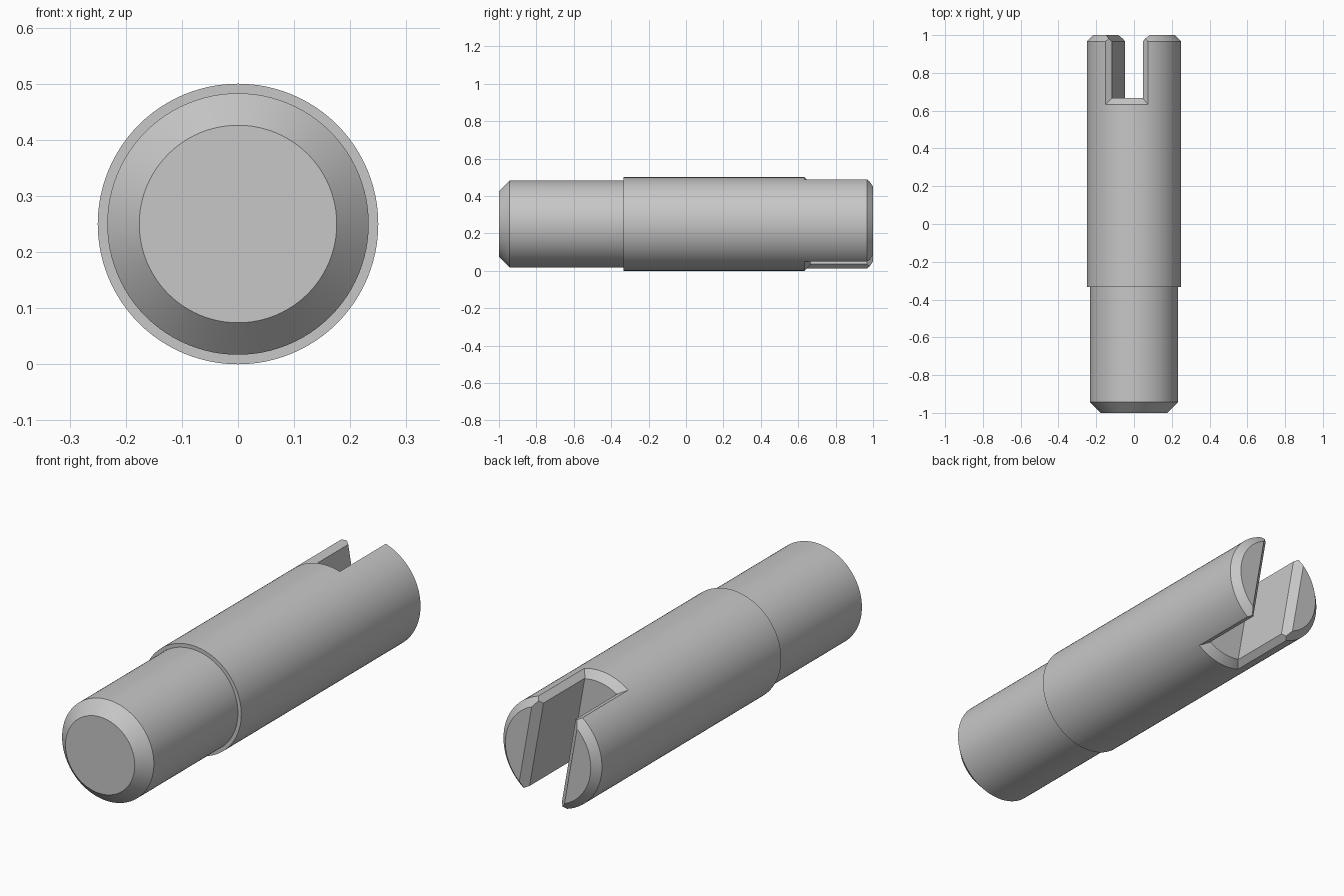
import bpy, bmesh, math
from mathutils import Matrix

cube = bpy.data.objects.get("Cube")
if cube:
    bpy.data.objects.remove(cube, do_unlink=True)

R = 0.25                   # main radius
R_NOSE = 0.233             # reduced front radius
C = 1 / 30                 # chamfer size
D = 1 / 12                 # half width of the slot
FLOOR = 2 / 3              # y of the slot floor
TILT = math.radians(-10)   # roll of the slot about the shaft axis
SEGMENTS = 96

grey = bpy.data.materials.new("steel_grey")
grey.use_nodes = True
colour = (0.57, 0.57, 0.57, 1)
grey.diffuse_color = colour
grey.node_tree.nodes["Principled BSDF"].inputs["Base Color"].default_value = colour


def finish(bm, name):
    bmesh.ops.remove_doubles(bm, verts=bm.verts, dist=1e-5)
    bmesh.ops.recalc_face_normals(bm, faces=bm.faces)
    mesh = bpy.data.meshes.new(name)
    bm.to_mesh(mesh)
    bm.free()
    mesh.materials.append(grey)
    ob = bpy.data.objects.new(name, mesh)
    bpy.context.collection.objects.link(ob)
    return ob


def revolve(name, profile):
    """Closed solid turned about the y axis from (radius, y) pairs."""
    bm = bmesh.new()
    rings = []
    for r, y in profile:
        angles = [math.tau * i / SEGMENTS for i in range(SEGMENTS)]
        rings.append([bm.verts.new((r * math.cos(a), y, r * math.sin(a))) for a in angles])
    for a, b in zip(rings, rings[1:]):
        for i in range(SEGMENTS):
            j = (i + 1) % SEGMENTS
            bm.faces.new((a[i], a[j], b[j], b[i]))
    bm.faces.new(rings[0])
    bm.faces.new(rings[-1])
    return finish(bm, name)


def prism(name, start, end):
    """Solid between two matching outlines, rolled to the slot angle."""
    bm = bmesh.new()
    a = [bm.verts.new(p) for p in start]
    b = [bm.verts.new(p) for p in end]
    bm.faces.new(a)
    bm.faces.new(b)
    for i in range(len(a)):
        j = (i + 1) % len(a)
        bm.faces.new((a[i], a[j], b[j], b[i]))
    bm.transform(Matrix.Rotation(TILT, 4, 'Y'))
    return finish(bm, name)


def cut(target, cutter):
    mod = target.modifiers.new("cut", 'BOOLEAN')
    mod.operation = 'DIFFERENCE'
    mod.solver = 'EXACT'
    mod.object = cutter
    bpy.context.view_layer.objects.active = target
    bpy.ops.object.modifier_apply(modifier=mod.name)
    bpy.data.objects.remove(cutter, do_unlink=True)


# Stepped shaft with a chamfer at both ends
shaft = revolve("slotted_shaft", [
    (0.176, -1), (R_NOSE, -0.943), (R_NOSE, -1 / 3),
    (R, -1 / 3), (R, 1 - C), (R - C, 1)])

# Slot outline: parallel walls that flare into chamfers at the shaft surface
corner = math.acos(D / R)
wall_v = R * math.sin(corner) - C
edge_u, edge_v = R * math.cos(corner - C / R), R * math.sin(corner - C / R)
out_u, out_v = 2 * edge_u - D, 2 * edge_v - wall_v
quarter = [(D, wall_v), (out_u, out_v), (out_u, 0.4)]
upper = quarter + [(-u, v) for u, v in reversed(quarter)]
outline = upper + [(-u, -v) for u, v in upper]
slot = prism("slot_cutter",
             [(u, FLOOR - 0.047, v) for u, v in outline],
             [(u, 1.1, v) for u, v in outline])

# Conical core leaves a chamfered floor at the bottom of the slot
core = revolve("slot_floor_core", [(R + 0.15, FLOOR - C - 0.15), (R - C, FLOOR)])
cut(slot, core)
cut(shaft, slot)

# Wedge chamfers the slot mouth on the rear end face
wedge = [(0, 1 - C - D), (D + C + 0.1, 1.1), (-D - C - 0.1, 1.1)]
mouth = prism("mouth_cutter",
              [(u, y, -0.4) for u, y in wedge],
              [(u, y, 0.4) for u, y in wedge])
cut(shaft, mouth)

# Rest on the ground with smooth round sides and crisp edges
shaft.data.transform(Matrix.Translation((0, 0, R)))
bpy.ops.object.select_all(action='DESELECT')
shaft.select_set(True)
bpy.context.view_layer.objects.active = shaft
bpy.ops.object.shade_smooth_by_angle(angle=math.radians(25))
